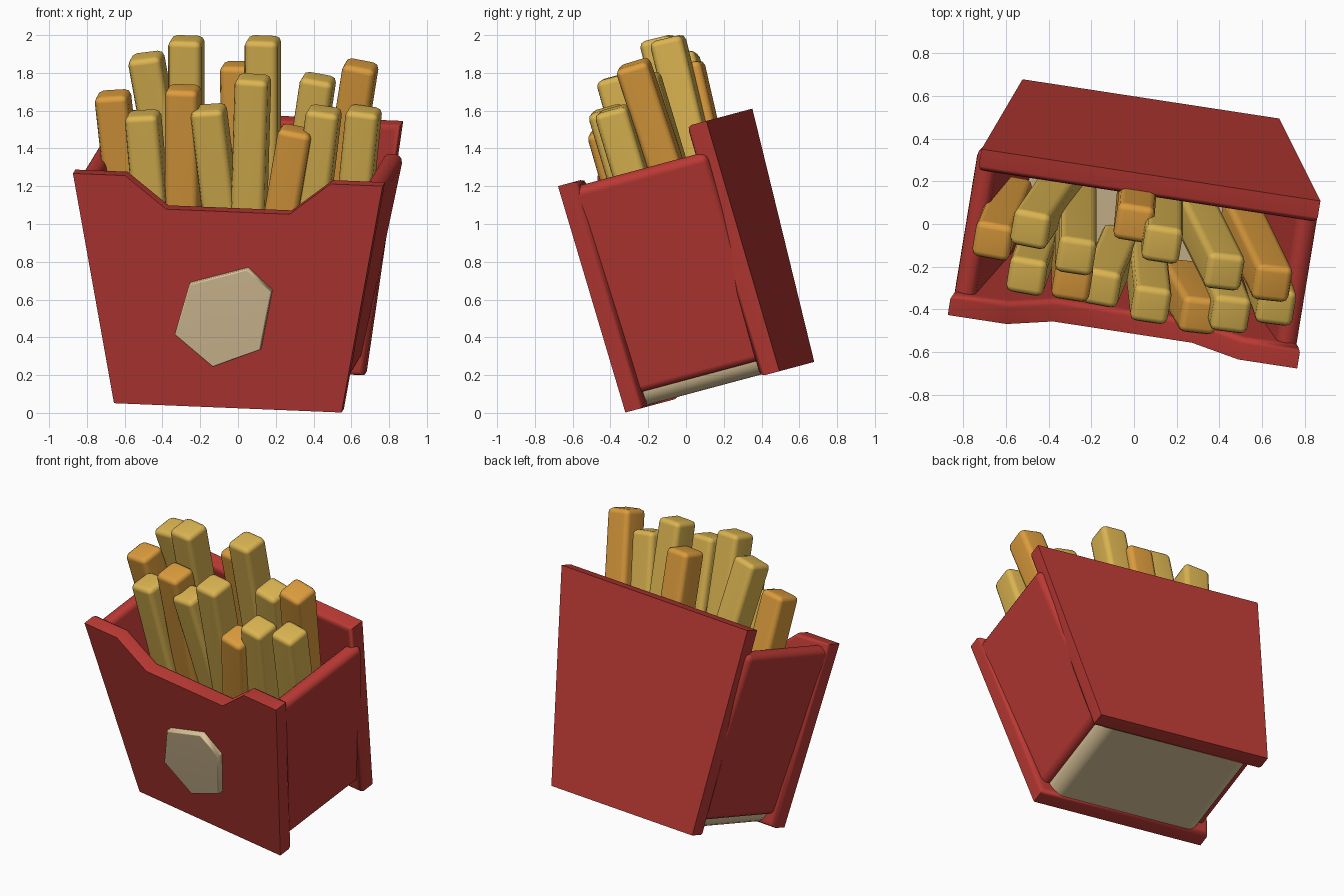
import bpy, bmesh, math
from mathutils import Matrix, Vector

if "Cube" in bpy.data.objects:
    bpy.data.objects.remove(bpy.data.objects["Cube"])

# The whole carton leans forward and is turned slightly
TILT = Matrix.Rotation(math.radians(15), 4, 'X') @ Matrix.Rotation(math.radians(-9), 4, 'Z')
CENTRE_X = -0.02


def material(name, rgb):
    mat = bpy.data.materials.new(name)
    mat.use_nodes = True
    colour = (*rgb, 1)
    mat.diffuse_color = colour
    bsdf = next(n for n in mat.node_tree.nodes if n.type == 'BSDF_PRINCIPLED')
    bsdf.inputs["Base Color"].default_value = colour
    bsdf.inputs["Roughness"].default_value = 0.7
    return mat


red = material("carton red", (0.49, 0.041, 0.034))
cream = material("cream", (0.71, 0.55, 0.32))
golden = material("golden yellow", (0.71, 0.46, 0.083))
brown = material("toasted orange", (0.72, 0.335, 0.047))


def finish(name, bm, edges, mat, matrix, bevel, segments):
    """Round the given edges, then make a smooth shaded object."""
    bmesh.ops.recalc_face_normals(bm, faces=bm.faces)
    bmesh.ops.bevel(bm, geom=edges, offset=bevel, segments=segments,
                    profile=0.5, affect='EDGES', clamp_overlap=True)
    mesh = bpy.data.meshes.new(name)
    bm.to_mesh(mesh)
    bm.free()
    mesh.materials.append(mat)
    obj = bpy.data.objects.new(name, mesh)
    obj.matrix_world = matrix
    bpy.context.collection.objects.link(obj)
    bpy.ops.object.select_all(action='DESELECT')
    obj.select_set(True)
    bpy.context.view_layer.objects.active = obj
    bpy.ops.object.shade_smooth_by_angle(angle=math.radians(50))
    obj.modifiers.new("even shading", 'WEIGHTED_NORMAL').keep_sharp = True


def prism(name, outline, y0, y1, mat, bevel, segments=2, round_all=False):
    """Extrude an x-z outline from y0 to y1 in the carton's own frame.
    Only the rim at y1 is rounded, unless round_all is set."""
    bm = bmesh.new()
    face = bm.faces.new([bm.verts.new((x, y0, z)) for x, z in outline])
    new = bmesh.ops.extrude_face_region(bm, geom=[face])["geom"]
    bmesh.ops.translate(bm, vec=(0, y1 - y0, 0),
                        verts=[v for v in new if isinstance(v, bmesh.types.BMVert)])
    edges = [e for e in bm.edges
             if round_all or all(abs(v.co.y - y1) < 1e-4 for v in e.verts)]
    finish(name, bm, edges, mat, TILT, bevel, segments)


def symmetric(right_half):
    """Mirror a right-hand outline about the carton's centre line."""
    right = [(CENTRE_X + x, z) for x, z in right_half]
    left = [(CENTRE_X - x, z) for x, z in reversed(right_half)]
    return right + left


# Carton panels: flared back, notched front, two slanted sides and a floor
prism("back_panel", symmetric([(0.61, 0.085), (0.805, 1.465)]), 0.635, 0.525, red, 0.028)
prism("front_panel", symmetric([(0.61, 0.085), (0.83, 1.335), (0.55, 1.335), (0.33, 1.16)]),
      -0.22, -0.112, red, 0.028)
for name, side in (("left_side", 1), ("right_side", -1)):
    outline = [(0.588, 0.16), (0.82, 1.295), (0.722, 1.318), (0.49, 0.18)]
    prism(name, [(CENTRE_X + side * x, z) for x, z in outline], -0.17, 0.59, red, 0.042, 3, True)
prism("floor", symmetric([(0.53, 0.093), (0.56, 0.3)]), -0.2, 0.62, cream, 0.075, 4, True)

# Six-sided plate on the front
badge = [(-0.22, 0.765), (0.09, 0.86), (0.22, 0.742), (0.16, 0.42), (-0.095, 0.315), (-0.3, 0.485)]
prism("front_plate", badge, -0.2, -0.262, cream, 0.008, 1)

# Fries: tip x, y, z, then how far x and y shift per unit of descent
FRY_WIDTH = 0.178
FRY_FOOT = 0.85
golden_fries = [
    (-0.49, -0.03, 1.895, 0.18, 0.26),
    (-0.273, -0.155, 1.985, 0.0, 0.25),
    (0.132, -0.1, 1.985, 0.0, 0.24),
    (0.427, -0.23, 1.78, -0.15, 0.3),
    (-0.505, -0.25, 1.59, 0.09, 0.25),
    (-0.158, -0.305, 1.62, 0.12, 0.28),
    (0.08, -0.385, 1.78, -0.03, 0.28),
    (0.457, -0.43, 1.61, -0.12, 0.3),
    (0.668, -0.395, 1.61, -0.1, 0.3),
]
brown_fries = [
    (-0.665, -0.085, 1.695, 0.11, 0.27),
    (0.0, 0.0, 1.85, 0.02, 0.23),
    (0.652, -0.285, 1.85, -0.16, 0.33),
    (-0.29, -0.28, 1.725, 0.0, 0.27),
    (0.31, -0.435, 1.505, -0.17, 0.29),
]


def fry(name, mat, x, y, z, dx, dy):
    """A rounded square stick hanging below its tip."""
    up = Vector((-dx, -dy, 1)).normalized()
    back = up.cross(TILT.col[0].to_3d()).normalized()
    across = back.cross(up)
    frame = Matrix((across, back, up)).transposed().to_4x4()
    length = (z - FRY_FOOT) / up.z
    bm = bmesh.new()
    bmesh.ops.create_cube(bm, size=1)
    bmesh.ops.scale(bm, vec=(FRY_WIDTH, FRY_WIDTH, length), verts=bm.verts)
    bmesh.ops.translate(bm, vec=(0, 0, -length / 2), verts=bm.verts)
    finish(name, bm, bm.edges[:], mat, Matrix.Translation((x, y, z)) @ frame, 0.032, 2)


for label, mat, fries in (("golden_fry", golden, golden_fries), ("brown_fry", brown, brown_fries)):
    for i, values in enumerate(fries, 1):
        fry(f"{label}_{i}", mat, *values)
